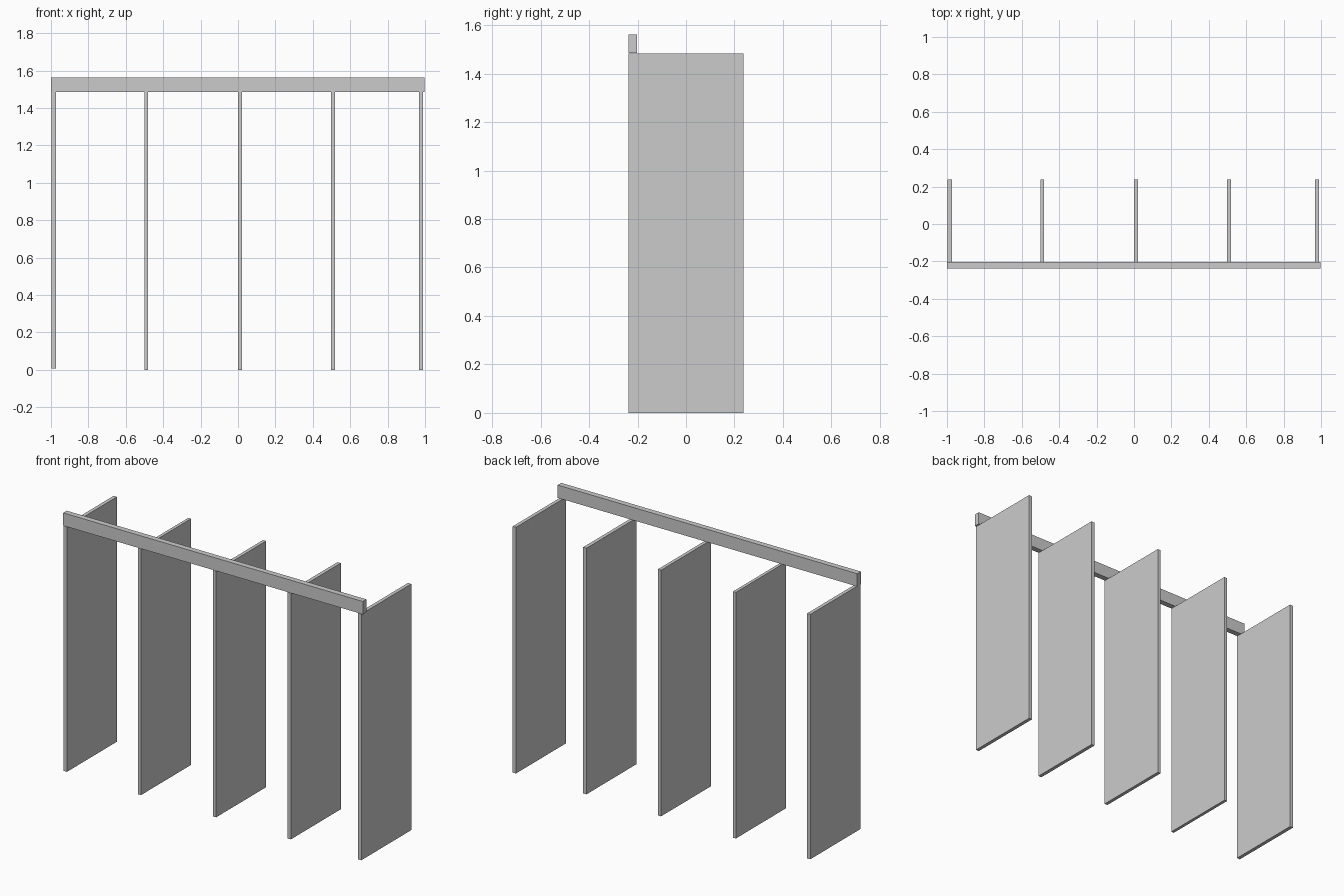
import bpy

if "Cube" in bpy.data.objects:
    bpy.data.objects.remove(bpy.data.objects["Cube"])


def box(name, x, y, z):
    """Axis-aligned box from (min, max) ranges."""
    bpy.ops.mesh.primitive_cube_add(
        size=1, location=[(a + b) / 2 for a, b in (x, y, z)])
    ob = bpy.context.object
    ob.name = name
    ob.scale = [b - a for a, b in (x, y, z)]
    bpy.ops.object.transform_apply(location=False, rotation=False, scale=True)
    return ob


# Upright divider panels: left edge, thickness, bottom
panels = [(-0.996, 0.022, 0.008), (-0.499, 0.019, 0.0), (0.0, 0.021, 0.0),
          (0.497, 0.022, 0.0), (0.967, 0.022, 0.0)]
for i, (x, t, bottom) in enumerate(panels):
    box(f"divider_panel_{i + 1}", (x, x + t), (-0.238, 0.238), (bottom, 1.484))

# Front rail resting on the panel tops
box("front_rail", (-1.0, 0.998), (-0.237, -0.203), (1.485, 1.562))
